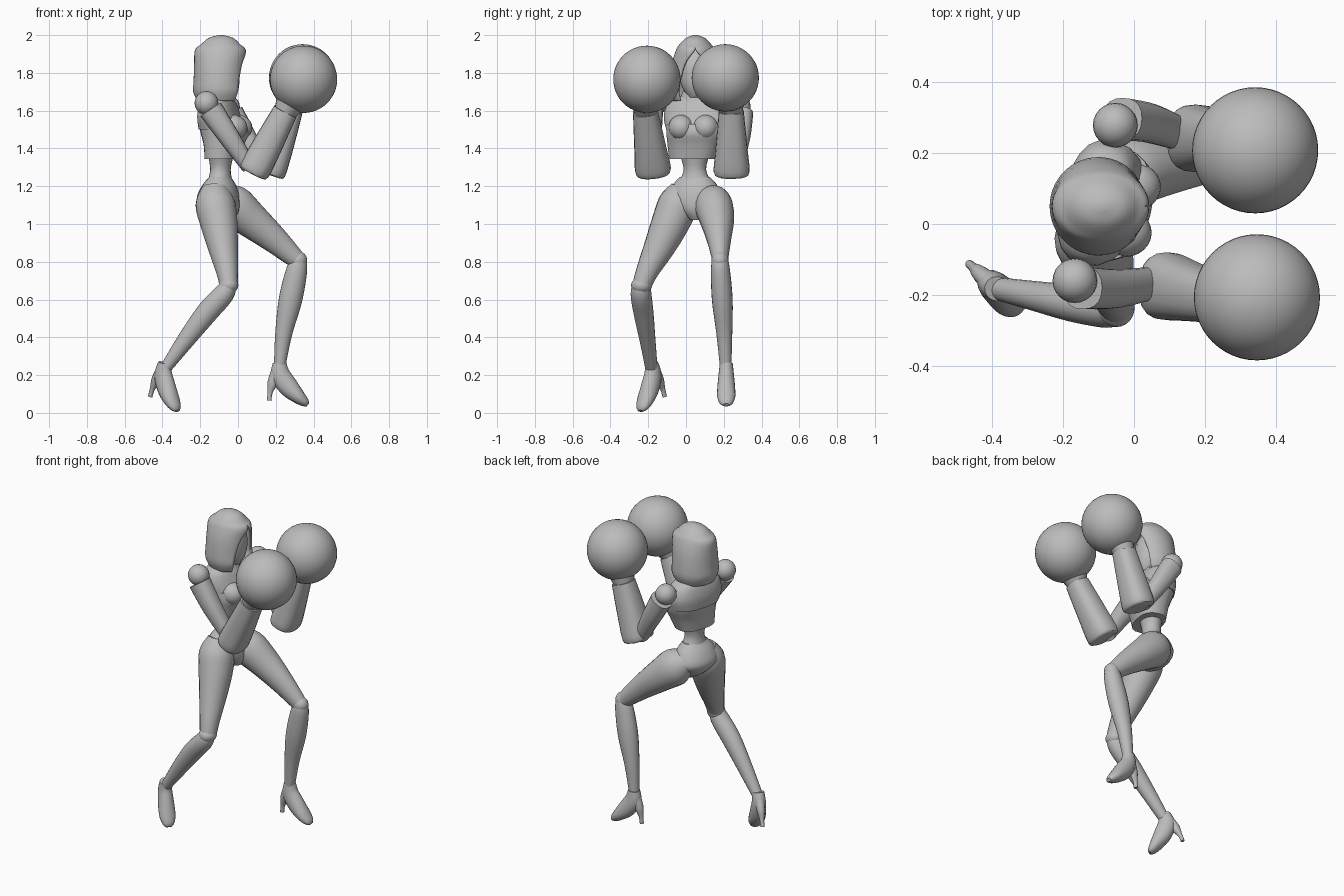
import bpy, bmesh, math
from mathutils import Vector, Matrix

if "Cube" in bpy.data.objects:
    bpy.data.objects.remove(bpy.data.objects["Cube"])

grey = bpy.data.materials.new("plain grey")
grey.use_nodes = True
grey.diffuse_color = (0.5, 0.5, 0.5, 1)
grey.node_tree.nodes["Principled BSDF"].inputs["Base Color"].default_value = (0.5, 0.5, 0.5, 1)


def finish(name, bm, angle=40):
    bmesh.ops.recalc_face_normals(bm, faces=bm.faces)
    mesh = bpy.data.meshes.new(name)
    bm.to_mesh(mesh)
    bm.free()
    mesh.materials.append(grey)
    ob = bpy.data.objects.new(name, mesh)
    bpy.context.collection.objects.link(ob)
    bpy.ops.object.select_all(action="DESELECT")
    ob.select_set(True)
    bpy.context.view_layer.objects.active = ob
    bpy.ops.object.shade_smooth_by_angle(angle=math.radians(angle))
    return ob


def smooth_rows(rows, steps):
    """Catmull-Rom interpolation of profile rows."""
    rows = [Vector(r) for r in rows]
    p = [rows[0]] + rows + [rows[-1]]
    out = []
    for i in range(1, len(p) - 2):
        a, b, c, d = p[i - 1:i + 3]
        for k in range(steps):
            t = k / steps
            out.append(0.5 * (2 * b + (c - a) * t + (2 * a - 5 * b + 4 * c - d) * t * t
                              + (3 * b - a - 3 * c + d) * t ** 3))
    return out + [rows[-1]]


def bridge(bm, rings, closed=True):
    n = len(rings[0])
    for r, s in zip(rings, rings[1:]):
        for j in range(n if closed else n - 1):
            k = (j + 1) % n
            bm.faces.new((r[j], r[k], s[k], s[j]))


def loft(name, rows, yaw=None, segs=20, steps=4, power=1.0, mat=None):
    """Rows are x, y, z, half depth, half width; a yaw keeps the rings level."""
    rows = smooth_rows(rows, steps)
    bm = bmesh.new()
    rings = []
    for i, row in enumerate(rows):
        c = Vector(row[:3])
        if yaw is None:
            t = Vector(rows[min(i + 1, len(rows) - 1)][:3]) - Vector(rows[max(i - 1, 0)][:3])
            t.normalize()
            side = Vector((0, 1, 0))
            side = (side - t * side.dot(t)).normalized()
            fwd = side.cross(t)
        else:
            q = math.radians(yaw)
            fwd = Vector((math.cos(q), math.sin(q), 0))
            side = Vector((-math.sin(q), math.cos(q), 0))
        ring = []
        for j in range(segs):
            u = math.tau * j / segs
            ca, sa = math.cos(u), math.sin(u)
            ring.append(bm.verts.new(c + fwd * row[3] * math.copysign(abs(ca) ** power, ca)
                                     + side * row[4] * math.copysign(abs(sa) ** power, sa)))
        rings.append(ring)
    bridge(bm, rings)
    bm.faces.new(rings[0])
    bm.faces.new(rings[-1])
    if mat:
        bm.transform(mat)
    return finish(name, bm)


def ball(name, centre, radii, segs=24):
    bm = bmesh.new()
    bmesh.ops.create_uvsphere(bm, u_segments=segs, v_segments=segs // 2, radius=1)
    bm.transform(Matrix.Translation(centre) @ Matrix.Diagonal((*radii, 1)))
    return finish(name, bm, 60)


# Hood: level rings left open at the front, widening below a pointed brow
bm = bmesh.new()
rings = []
for z, cx, a, b, gap in smooth_rows([
        (2.0, -.09, .012, .01, 0), (1.985, -.09, .065, .05, 0), (1.95, -.092, .105, .085, 0),
        (1.92, -.093, .135, .103, 3), (1.85, -.097, .135, .125, 27), (1.76, -.1, .135, .137, 38),
        (1.7, -.1, .137, .137, 43), (1.65, -.1, .115, .118, 45)], 4):
    gap = math.radians(max(gap, 0))
    rings.append([bm.verts.new((cx + a * math.cos(u), .05 + b * math.sin(u), z))
                  for u in (gap + (math.tau - 2 * gap) * j / 40 for j in range(41))])
bridge(bm, rings, closed=False)
bm.faces.new(rings[0])
bmesh.ops.remove_doubles(bm, verts=bm.verts, dist=.0005)
hood = finish("hood", bm)
solid = hood.modifiers.new("cloth thickness", "SOLIDIFY")
solid.thickness = .012
solid.offset = -1

# Face mask and neck
loft("face_mask", [(-.09, .05, 1.92, .06, .05), (-.085, .05, 1.86, .09, .09), (-.075, .05, 1.79, .085, .095),
                   (-.075, .05, 1.72, .08, .07), (-.075, .05, 1.67, .055, .035)], yaw=-8, segs=10, steps=2)
loft("neck", [(-.1, .05, 1.72, .06, .06), (-.1, .05, 1.65, .075, .09), (-.1, .055, 1.6, .09, .12)], yaw=-15)

# Torso: yoke, chest, waist and pelvis
loft("shoulder_yoke", [(-.105, .055, 1.68, .06, .08), (-.105, .058, 1.64, .085, .155),
                       (-.1, .06, 1.57, .105, .18), (-.085, .06, 1.5, .115, .165)], yaw=-15, power=.8)
loft("rib_cage", [(-.08, .06, 1.53, .12, .165), (-.07, .055, 1.48, .12, .158), (-.075, .045, 1.42, .1, .143),
                  (-.085, .035, 1.345, .085, .125)], yaw=-15, power=.8)
for name, y in (("right_bust", -.025), ("left_bust", .105)):
    ball(name, (-.02 + y * .2, y, 1.51), (.075, .068, .068))
loft("waist", [(-.09, .045, 1.38, .07, .085), (-.093, .047, 1.29, .054, .06), (-.095, .047, 1.22, .065, .09)], yaw=-15)
loft("pelvis", [(-.095, .047, 1.25, .055, .08), (-.1, .047, 1.2, .09, .125), (-.105, .05, 1.13, .11, .15),
                (-.085, .055, 1.07, .09, .095), (-.06, .06, 1.02, .04, .035)], yaw=-15)

# Arms: shoulder ball, tapered upper arm, flared gauntlet, wrist collar and round glove
for side, shoulder, elbow, cuff, glove, lean in (
        ("right", (-.167, -.16, 1.64), (.06, -.165, 1.3), (.08, -.172, 1.27), (.347, -.207, 1.766), -.02),
        ("left", (-.053, .279, 1.62), (.14, .25, 1.29), (.165, .242, 1.26), (.342, .208, 1.774), .02)):
    S, E, C, G = map(Vector, (shoulder, elbow, cuff, glove))
    W = C.lerp(G, .66) + Vector((-.005, lean, 0))
    ball(side + "_shoulder", S, (.063, .063, .063))
    out = Vector((0, lean, 0))
    loft(side + "_upper_arm", [(*(S.lerp(E, .1) + out), .065, .06), (*(S.lerp(E, .5) + out), .056, .055),
                               (*E, .04, .045)], power=.85)
    loft(side + "_gauntlet", [(*C, .06, .07), (*C.lerp(W, .05), .082, .095), (*C.lerp(W, .4), .08, .085),
                              (*W, .066, .066)], power=.8)
    loft(side + "_wrist", [(*C.lerp(W, .9), .05, .05), (*W, .062, .062), (*W.lerp(G, .4), .09, .09)])
    ball(side + "_glove", G, (.178, .178, .178), 48)

# Legs
loft("right_thigh", [(-.12, -.01, 1.19, .07, .07), (-.12, -.04, 1.11, .105, .105), (-.1, -.085, 1.0, .098, .1),
                     (-.08, -.14, .88, .08, .083), (-.058, -.205, .75, .058, .06), (-.048, -.235, .67, .048, .05)])
loft("right_shin", [(-.045, -.235, .69, .04, .045), (-.075, -.238, .63, .055, .055),
                    (-.165, -.225, .53, .058, .053), (-.28, -.203, .38, .046, .042), (-.388, -.182, .23, .03, .032)])
loft("left_thigh", [(-.1, .12, 1.14, .07, .07), (-.03, .145, 1.1, .11, .1), (.07, .165, 1.02, .095, .09),
                    (.19, .175, .92, .073, .065), (.295, .18, .825, .052, .045), (.33, .18, .795, .04, .04)])
loft("left_shin", [(.325, .18, .82, .035, .04), (.312, .182, .76, .055, .05), (.278, .192, .6, .062, .055),
                   (.242, .203, .42, .045, .042), (.22, .21, .24, .03, .03)])
ball("right_knee", (-.05, -.235, .675), (.052, .056, .045))
ball("left_knee", (.318, .18, .808), (.048, .045, .048))

# High-heeled shoes, set on the ankles by yaw and pitch
for side, ankle, yaw, pitch in (("right", (-.388, -.182, .26), -42, 15), ("left", (.22, .213, .26), 0, 0)):
    place = (Matrix.Translation(ankle) @ Matrix.Rotation(math.radians(yaw), 4, "Z")
             @ Matrix.Rotation(math.radians(pitch), 4, "Y"))
    loft(side + "_shoe", [(0, 0, .005, .036, .034), (.006, 0, -.06, .052, .041), (.05, 0, -.125, .052, .047),
                          (.1, 0, -.175, .038, .048), (.135, 0, -.205, .024, .035), (.15, 0, -.218, .01, .018)],
         mat=place)
    loft(side + "_heel", [(-.012, 0, -.03, .03, .028), (-.036, 0, -.1, .028, .024), (-.05, 0, -.15, .014, .014),
                          (-.055, 0, -.195, .012, .012)], segs=12, mat=place)
